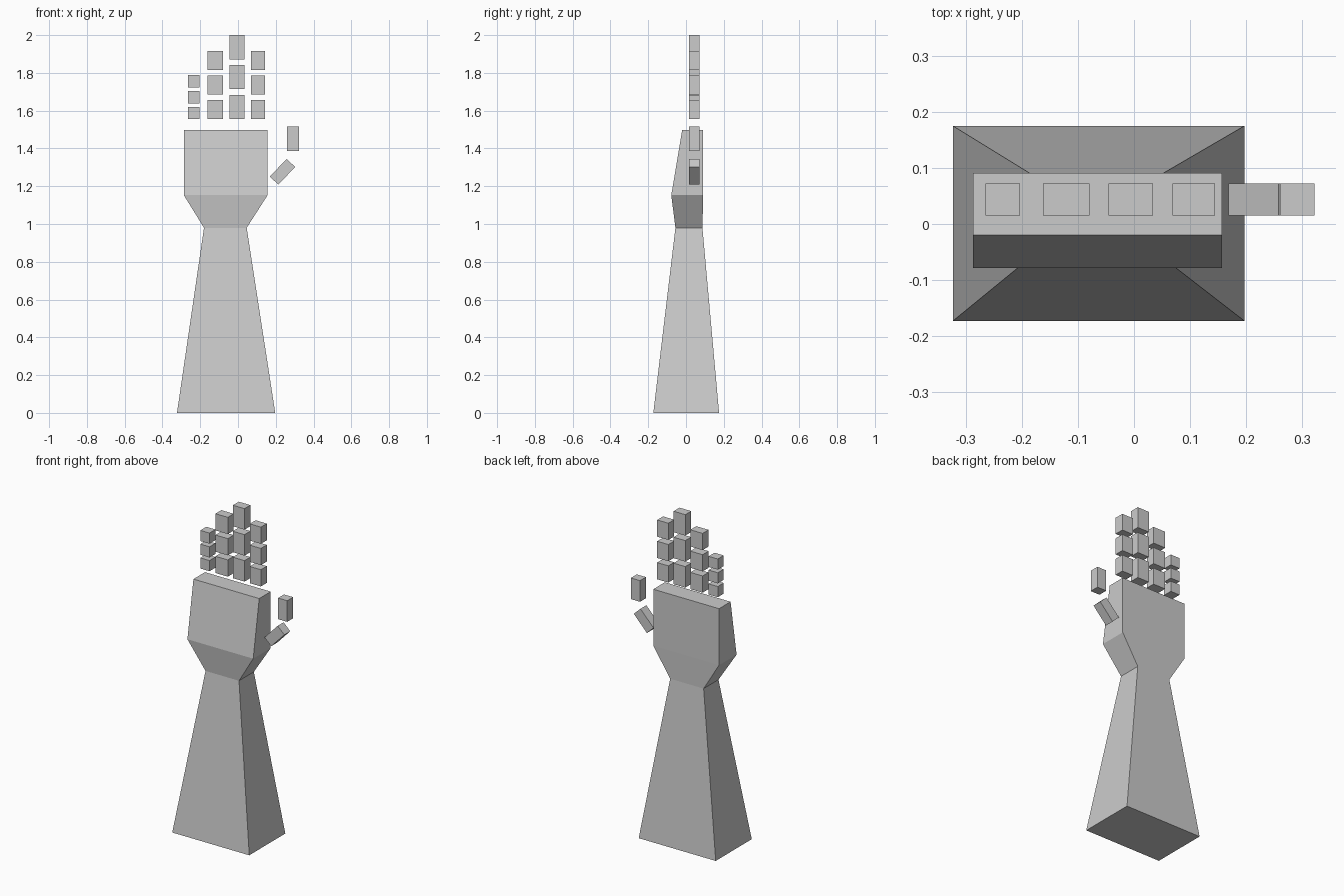
import bpy, bmesh
from math import radians

if "Cube" in bpy.data.objects:
    bpy.data.objects.remove(bpy.data.objects["Cube"])


def finish(name, bm):
    bmesh.ops.recalc_face_normals(bm, faces=bm.faces)
    mesh = bpy.data.meshes.new(name)
    bm.to_mesh(mesh)
    bm.free()
    obj = bpy.data.objects.new(name, mesh)
    bpy.context.collection.objects.link(obj)
    return obj


def loft(name, sections):
    """Stack rectangles (z, x0, x1, y0, y1) into one closed solid."""
    bm = bmesh.new()
    rings = [[bm.verts.new((x, y, z)) for x, y in
              ((x0, y0), (x1, y0), (x1, y1), (x0, y1))]
             for z, x0, x1, y0, y1 in sections]
    for low, high in zip(rings, rings[1:]):
        for i in range(4):
            j = (i + 1) % 4
            bm.faces.new((low[i], low[j], high[j], high[i]))
    bm.faces.new(rings[0][::-1])
    bm.faces.new(rings[-1])
    return finish(name, bm)


def block(name, x, z, width, height, tilt=0):
    """Finger segment centred at (x, z), tilted in the front plane."""
    bm = bmesh.new()
    bmesh.ops.create_cube(bm, size=1)
    bmesh.ops.scale(bm, vec=(width, 0.057, height), verts=bm.verts)
    obj = finish(name, bm)
    obj.location = (x, 0.0435, z)
    obj.rotation_euler.y = radians(tilt)
    return obj


# Forearm, wrist and palm
loft("forearm_and_palm", [
    (0.0, -0.323, 0.197, -0.173, 0.175),
    (0.98, -0.18, 0.046, -0.056, 0.087),
    (1.153, -0.287, 0.157, -0.078, 0.091),
    (1.498, -0.287, 0.157, -0.02, 0.091),
])

# Fingers: centre x, width, segment height, spacing between segments
fingers = {
    "little_finger": (-0.234, 0.062, 0.065, 0.084),
    "ring_finger": (-0.121, 0.083, 0.102, 0.130),
    "middle_finger": (-0.006, 0.079, 0.128, 0.1585),
    "index_finger": (0.1065, 0.075, 0.102, 0.130),
}
for name, (x, width, height, step) in fingers.items():
    for i in range(3):
        block(f"{name}_segment_{i + 1}", x, 1.555 + height / 2 + i * step,
              width, height)

# Thumb
block("thumb_base", 0.2355, 1.2765, 0.062, 0.129, tilt=43.5)
block("thumb_tip", 0.291, 1.451, 0.062, 0.129)
